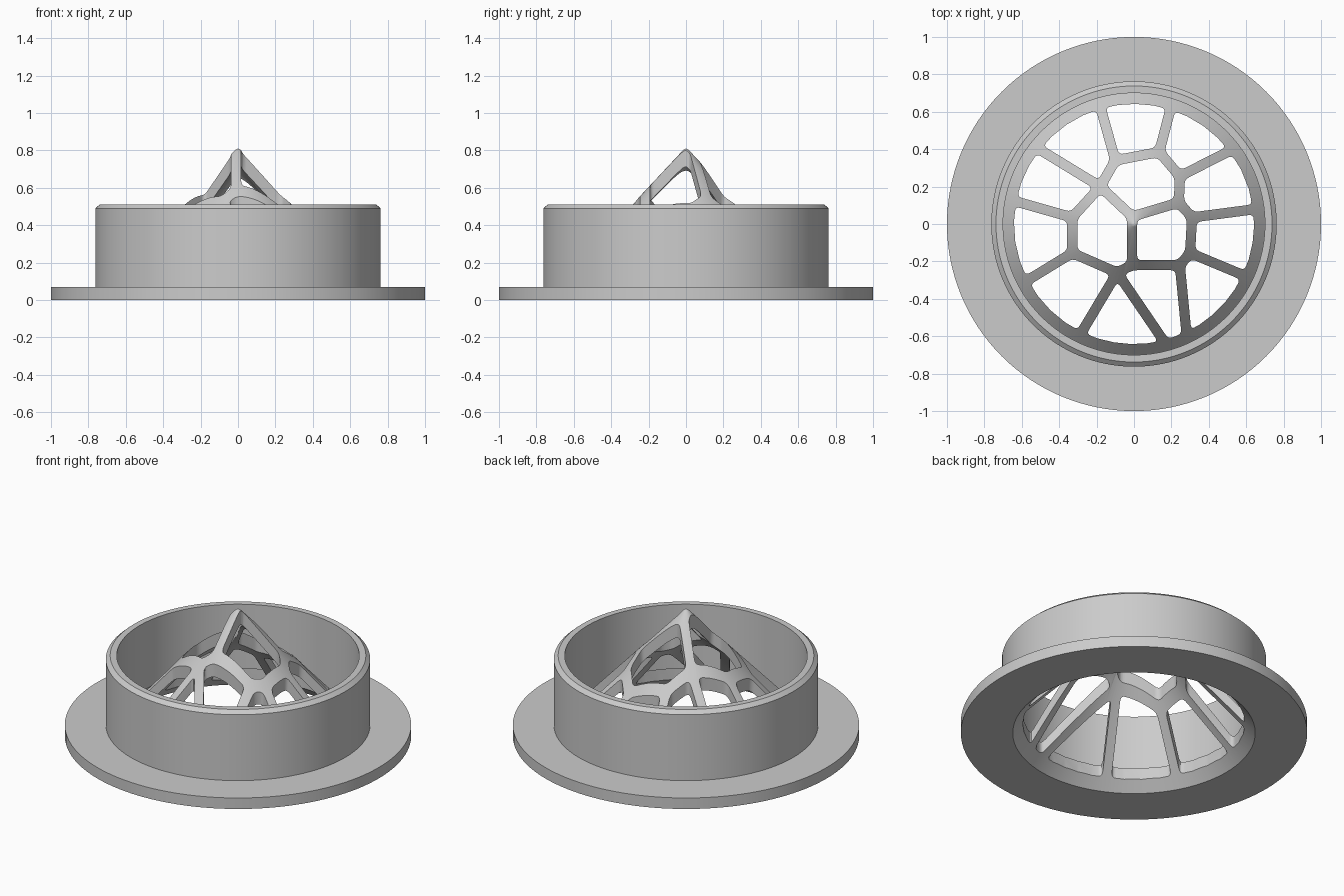
import bpy, bmesh, math
from mathutils import Vector

cube = bpy.data.objects.get("Cube")
if cube:
    bpy.data.objects.remove(cube, do_unlink=True)

grey = bpy.data.materials.new("plain_grey")
grey.use_nodes = True
grey.diffuse_color = (0.6, 0.6, 0.6, 1)
grey.node_tree.nodes["Principled BSDF"].inputs["Base Color"].default_value = grey.diffuse_color


def make_object(name, bm):
    """Turn a bmesh into a linked object with the grey material."""
    bmesh.ops.recalc_face_normals(bm, faces=bm.faces)
    mesh = bpy.data.meshes.new(name)
    bm.to_mesh(mesh)
    bm.free()
    mesh.materials.append(grey)
    obj = bpy.data.objects.new(name, mesh)
    bpy.context.collection.objects.link(obj)
    return obj


def lathe(name, profile, closed, steps=128):
    """Spin an (r, z) profile round the z axis."""
    bm = bmesh.new()
    verts = [bm.verts.new((r, 0, z)) for r, z in profile]
    edges = [bm.edges.new(pair) for pair in zip(verts, verts[1:])]
    if closed:
        edges.append(bm.edges.new((verts[-1], verts[0])))
    bmesh.ops.spin(bm, geom=verts + edges, cent=(0, 0, 0), axis=(0, 0, 1),
                   angle=math.tau, steps=steps)
    bmesh.ops.remove_doubles(bm, verts=bm.verts, dist=0.0001)
    return make_object(name, bm)


def smooth(obj):
    bpy.ops.object.select_all(action="DESELECT")
    obj.select_set(True)
    bpy.context.view_layer.objects.active = obj
    bpy.ops.object.shade_smooth_by_angle(angle=math.radians(30))


def inset(points, gap):
    """Offset a counter-clockwise polygon inwards."""
    result = []
    for i, p in enumerate(points):
        a = (p - points[i - 1]).normalized()
        b = (points[(i + 1) % len(points)] - p).normalized()
        na, nb = Vector((-a.y, a.x)), Vector((-b.y, b.x))
        result.append(p + (na + nb) * gap / (1 + na.dot(nb)))
    return result


def round_corners(points, size, steps=4):
    """Replace each real corner by a short curve."""
    result = []
    for i, p in enumerate(points):
        a = points[i - 1] - p
        b = points[(i + 1) % len(points)] - p
        if (-a).angle(b) < math.radians(20):
            result.append(p)
            continue
        start = p + a.normalized() * min(size, a.length * 0.4)
        end = p + b.normalized() * min(size, b.length * 0.4)
        for k in range(steps + 1):
            t = k / steps
            result.append(start * (1 - t) ** 2 + p * 2 * t * (1 - t) + end * t ** 2)
    return result


# Flange with upright collar
base = lathe("flange_and_collar", [
    (0.7, 0), (1, 0), (1, 0.07), (0.763, 0.07), (0.763, 0.49),
    (0.738, 0.512), (0.7, 0.512)], True)
smooth(base)

# Solid cone shell, to be pierced
cone = lathe("cone_grille", [
    (0, 0.73), (0.7, 0), (0.7, 0.07), (0.015, 0.802), (0, 0.81)], False)

# Rib junctions in plan; the first is the apex, the others form a loop
nodes = [Vector(p) for p in (
    (-.01, .04), (-.18, .2), (-.1, .34), (.135, .385), (.245, .255),
    (.24, .115), (.31, .035), (.3, -.155), (.245, -.22), (-.01, -.22),
    (-.09, -.26), (-.33, -.155), (-.33, .035))]
loop = [6, 5, 4, 3, 2, 1, 12, 11, 10, 9, 8, 7]
# Spokes to the rim: junction and angle
spokes = [(6, 7), (4, 37), (3, 72.5), (2, 106), (1, 142), (12, 169),
          (11, 208), (10, 244), (10, 285), (8, 295), (7, 335)]
half_rib = 0.027
rim = 0.642 + half_rib

# Three cells round the apex
cells = [[nodes[i] for i in ring] for ring in (
    (0, 5, 4, 3, 2, 1), (0, 9, 8, 7, 6, 5), (0, 1, 12, 11, 10, 9))]

# Outer cells between neighbouring spokes
for (n1, a1), (n2, a2) in zip(spokes, spokes[1:] + spokes[:1]):
    span = (a2 - a1) % 360
    k = loop.index(n1)
    cell = [nodes[n1]]
    while loop[k] != n2:
        k = (k + 1) % len(loop)
        cell.append(nodes[loop[k]])
    parts = max(1, int(span / 8))
    for j in range(parts + 1):
        angle = math.radians(a1 + span * (1 - j / parts))
        cell.append(Vector((math.cos(angle), math.sin(angle))) * rim)
    cells.append(cell[::-1])

# Upright prisms that pierce the cone
bm = bmesh.new()
for cell in cells:
    outline = round_corners(inset(cell, half_rib), 0.025)
    face = bm.faces.new([bm.verts.new((p.x, p.y, -0.2)) for p in outline])
    grown = bmesh.ops.extrude_face_region(bm, geom=[face])["geom"]
    top = [v for v in grown if isinstance(v, bmesh.types.BMVert)]
    bmesh.ops.translate(bm, verts=top, vec=(0, 0, 1.3))
cutter = make_object("hole_cutter", bm)
cutter.hide_render = True

cut = cone.modifiers.new("holes", "BOOLEAN")
cut.operation = "DIFFERENCE"
cut.solver = "EXACT"
cut.object = cutter
bpy.context.view_layer.objects.active = cone
bpy.ops.object.modifier_apply(modifier=cut.name)
bpy.data.objects.remove(cutter, do_unlink=True)
smooth(cone)
